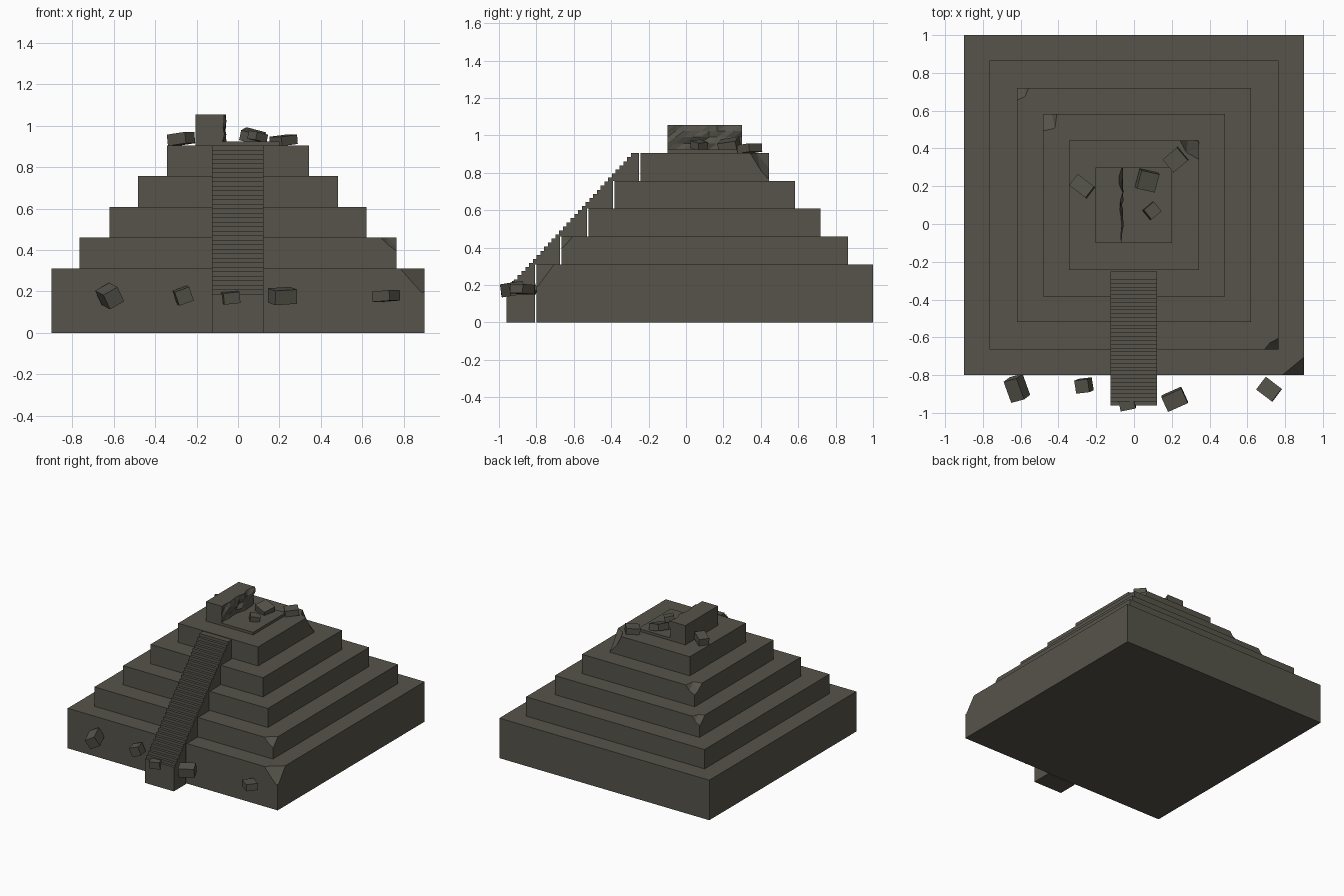
import bpy, bmesh, random
from mathutils import Vector, Euler

random.seed(4)
if "Cube" in bpy.data.objects:
    bpy.data.objects.remove(bpy.data.objects["Cube"], do_unlink=True)

COLOR = (0.092, 0.087, 0.068, 1)
stone = bpy.data.materials.new("weathered stone")
stone.use_nodes = True
stone.diffuse_color = COLOR
bsdf = stone.node_tree.nodes["Principled BSDF"]
bsdf.inputs["Base Color"].default_value = COLOR
bsdf.inputs["Roughness"].default_value = 0.9


def finish(name, bm):
    bmesh.ops.recalc_face_normals(bm, faces=bm.faces)
    mesh = bpy.data.meshes.new(name)
    bm.to_mesh(mesh)
    bm.free()
    mesh.materials.append(stone)
    obj = bpy.data.objects.new(name, mesh)
    bpy.context.collection.objects.link(obj)
    return obj


def box(name, lo, hi):
    bm = bmesh.new()
    bmesh.ops.create_cube(bm, size=1)
    lo, hi = Vector(lo), Vector(hi)
    for v in bm.verts:
        v.co = (lo + hi) / 2 + v.co * (hi - lo)
    return finish(name, bm)


def chip(obj, corner, sx, sy, a, b, depth, k):
    """Break a corner off: a, b run along the edges, k fattens the inside."""
    e = 0.03
    local = [(a, -e, -e), (a, 0, 0), (-e, b, -e), (0, b, 0), (-e, -e, -e),
             (a * k, b * k, 0), (a * k, b * k, -e), (a, 0, -e), (0, b, -e),
             (a * .55, -e, depth * .85), (-e, b * .3, depth), (-e, -e, depth)]
    bm = bmesh.new()
    for u, v, w in local:
        bm.verts.new(Vector(corner) - Vector((sx * u, sy * v, w)))
    hull = bmesh.ops.convex_hull(bm, input=bm.verts)
    loose = [g for g in hull["geom_interior"] if isinstance(g, bmesh.types.BMVert)]
    bmesh.ops.delete(bm, geom=loose, context="VERTS")
    cutter = finish("chip_cutter", bm)
    cutter.hide_render = True
    mod = obj.modifiers.new("chip", "BOOLEAN")
    mod.operation, mod.object, mod.solver = "DIFFERENCE", cutter, "EXACT"
    bpy.context.view_layer.objects.active = obj
    bpy.ops.object.modifier_apply(modifier=mod.name)
    bpy.data.objects.remove(cutter, do_unlink=True)


# Stepped body, with some corners broken off
CY = 0.1
halves = [0.9, 0.765, 0.62, 0.483, 0.343]
tops = [0.31, 0.46, 0.608, 0.757, 0.905]
chips = [(1, -1, .115, .095, .12, .5), (1, -1, .075, .06, .07, .6),
         (-1, 1, .062, .065, .065, .7), (-1, 1, .075, .09, .06, .85),
         (1, 1, .1, .1, .14, .65)]
bottom = 0
for i, (h, top, c) in enumerate(zip(halves, tops, chips)):
    tier = box(f"tier_{i + 1}", (-h, CY - h, bottom), (h, CY + h, top))
    chip(tier, (c[0] * h, CY + c[1] * h, top), *c)
    bottom = top

# Staircase: sawtooth above, underside stepping over the tiers
STEPS, Y0, Y1, Z0 = 34, -0.96, -0.275, 0.165
run, rise = (Y1 - Y0) / STEPS, (tops[-1] - Z0) / STEPS
profile = [(Y0, 0)]
for i in range(STEPS):
    z = Z0 + rise * (i + 1)
    profile += [(Y0 + run * i, z), (Y0 + run * (i + 1), z)]
profile[-1] = (CY - halves[-1] - 0.008, tops[-1])
for i in reversed(range(len(halves))):
    y = CY - halves[i] - 0.008
    if i < len(halves) - 1:
        profile.append((y, tops[i]))
    profile.append((y, tops[i - 1] if i else 0))
bm = bmesh.new()
face = bm.faces.new([bm.verts.new((-0.125, y, z)) for y, z in profile])
side = bmesh.ops.extrude_face_region(bm, geom=[face])
bmesh.ops.translate(bm, vec=(0.247, 0, 0),
                    verts=[g for g in side["geom"] if isinstance(g, bmesh.types.BMVert)])
finish("staircase", bm)

# Ruined shrine: floor slab and the one standing wall with a ragged break
box("shrine_floor", (-0.205, -0.1, 0.905), (0.2, 0.3, 0.925))
NY, NZ = 9, 4
bm = bmesh.new()
rows = []
for j in range(NZ + 1):
    z = 0.925 + 0.13 * j / NZ
    rows.append([bm.verts.new((-0.067 + random.uniform(-.013, .013), -0.1 + 0.4 * i / NY, z))
                 for i in range(NY + 1)])
for j in range(NZ):
    for i in range(NY):
        a, b, c, d = rows[j][i], rows[j][i + 1], rows[j + 1][i + 1], rows[j + 1][i]
        bm.faces.new((a, b, c))
        bm.faces.new((a, c, d))
back = [bm.verts.new((-0.205, y, z)) for z in (0.925, 1.055) for y in (-0.1, 0.3)]
bm.faces.new((back[0], back[1], back[3], back[2]))
bm.faces.new([back[0], back[1]] + rows[0][::-1])
bm.faces.new([back[2], back[3]] + rows[-1][::-1])
bm.faces.new([back[0], back[2]] + [r[0] for r in reversed(rows)])
bm.faces.new([back[1], back[3]] + [r[-1] for r in reversed(rows)])
finish("shrine_wall", bm)


# Fallen blocks: centre, size, rotation
blocks = [((-.275, .2, .937), (.11, .075, .055), (0, -.12, -.65)),
          ((.07, .23, .95), (.1, .1, .05), (.15, .25, -.22)),
          ((.095, .07, .948), (.07, .065, .04), (.1, .2, .7)),
          ((.22, .34, .93), (.1, .09, .045), (0, -.1, .7)),
          ((-.62, -.87, .178), (.08, .12, .08), (.2, -.5, .25)),
          ((-.265, -.855, .18), (.075, .07, .07), (.1, -.35, .12)),
          ((-.035, -.955, .17), (.08, .055, .055), (.1, -.1, .2)),
          ((.215, -.928, .178), (.115, .085, .07), (.15, -.06, .42)),
          ((.715, -.875, .178), (.105, .085, .05), (0, -.06, -.65))]
for i, (pos, size, rot) in enumerate(blocks):
    bm = bmesh.new()
    bmesh.ops.create_cube(bm, size=1)
    turn = Euler(rot).to_matrix()
    for v in bm.verts:
        v.co = Vector(pos) + turn @ (v.co * Vector(size))
    finish(f"fallen_block_{i + 1}", bm)
